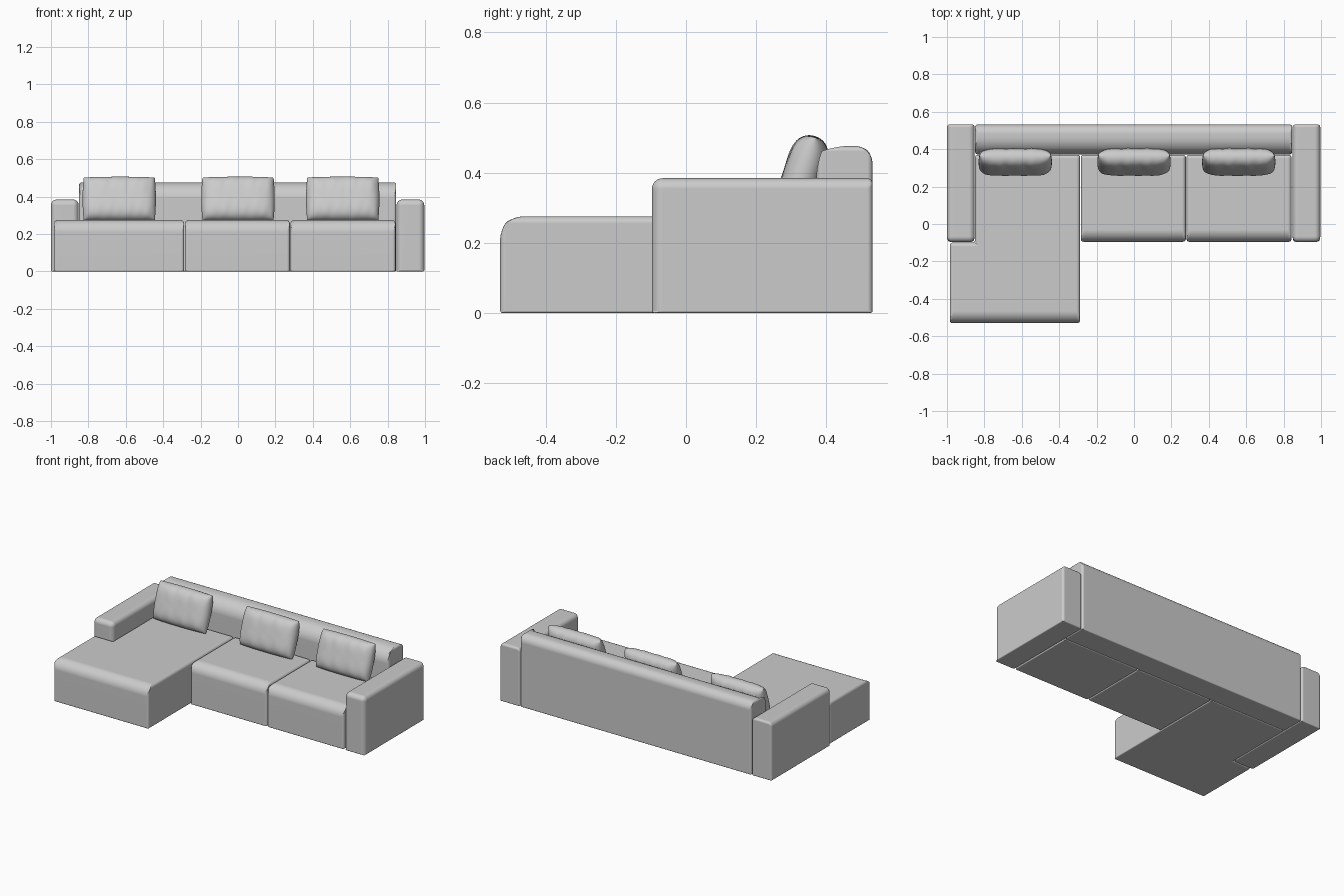
import bpy, bmesh, math
from mathutils import Matrix, Vector

if "Cube" in bpy.data.objects:
    bpy.data.objects.remove(bpy.data.objects["Cube"], do_unlink=True)

fabric = bpy.data.materials.new("grey_fabric")
fabric.use_nodes = True
GREY = (0.6, 0.6, 0.6, 1)
fabric.diffuse_color = GREY
fabric.node_tree.nodes["Principled BSDF"].inputs["Base Color"].default_value = GREY


def add_object(name, bm):
    bmesh.ops.recalc_face_normals(bm, faces=bm.faces)
    mesh = bpy.data.meshes.new(name)
    bm.to_mesh(mesh)
    bm.free()
    mesh.materials.append(fabric)
    mesh.polygons.foreach_set("use_smooth", [True] * len(mesh.polygons))
    obj = bpy.data.objects.new(name, mesh)
    bpy.context.collection.objects.link(obj)
    return obj


def upholstered_block(name, outline, height, radius):
    """Extrude a floor outline and round each edge by radius(middle, direction)."""
    bm = bmesh.new()
    base = bm.faces.new([bm.verts.new((x, y, 0)) for x, y in outline])
    top = bmesh.ops.extrude_face_region(bm, geom=[base])["geom"]
    bmesh.ops.translate(bm, vec=(0, 0, height),
                        verts=[v for v in top if isinstance(v, bmesh.types.BMVert)])
    weight = bm.edges.layers.float.new("bevel_weight_edge")
    for e in bm.edges:
        a, b = e.verts[0].co, e.verts[1].co
        e[weight] = radius((a + b) / 2, (b - a).normalized()) * 10
    obj = add_object(name, bm)
    bevel = obj.modifiers.new("soft_edges", "BEVEL")
    bevel.limit_method = "WEIGHT"
    bevel.width = 0.1
    bevel.segments = 8
    normals = obj.modifiers.new("normals", "WEIGHTED_NORMAL")
    normals.keep_sharp = True
    return obj


def rect(x0, x1, y0, y1):
    return [(x0, y0), (x1, y0), (x1, y1), (x0, y1)]


SEAT_H, ARM_H, BACK_H = 0.275, 0.384, 0.476


def seat_radius(front):
    def rule(mid, direction):
        if mid.z < 0.01:
            return 0.006
        if mid.z > SEAT_H - 0.01:
            return 0.065 if abs(mid.y - front) < 0.01 else 0.02
        return 0.015
    return rule


def arm_radius(mid, direction):
    if mid.z < 0.01:
        return 0.006
    if mid.y > 0.5:
        return 0.015
    return 0.03


def back_radius(mid, direction):
    if mid.z < 0.01:
        return 0.006
    if mid.z > BACK_H - 0.01 and abs(direction.x) > 0.9:
        return 0.09 if mid.y < 0.45 else 0.05
    return 0.015


# Seats: the chaise wraps around the front of the right arm
chaise = [(-0.985, -0.53), (-0.288, -0.53), (-0.288, 0.37),
          (-0.85, 0.37), (-0.85, -0.1), (-0.985, -0.1)]
upholstered_block("chaise_seat", chaise, SEAT_H, seat_radius(-0.53))
for name, x0 in (("middle_seat", -0.284), ("left_seat", 0.281)):
    upholstered_block(name, rect(x0, x0 + 0.561, -0.095, 0.37), SEAT_H, seat_radius(-0.095))

# Arms and backrest
upholstered_block("right_arm", rect(-1, -0.852, -0.097, 0.532), ARM_H, arm_radius)
upholstered_block("left_arm", rect(0.848, 0.996, -0.097, 0.532), ARM_H, arm_radius)
upholstered_block("backrest", rect(-0.85, 0.846, 0.372, 0.532), BACK_H, back_radius)


def pillow(name, x, phase):
    """Two bulged grids joined at the rim, with soft folds near the long edges."""
    bm = bmesh.new()
    for side in (-1, 1):
        grid = bmesh.ops.create_grid(bm, x_segments=56, y_segments=36, size=1)
        for v in grid["verts"]:
            u, w = math.sin(v.co.x * math.pi / 2), math.sin(v.co.y * math.pi / 2)
            bulge = math.sqrt(max(0, (1 - abs(u) ** 6) * (1 - abs(w) ** 4)))
            fold = math.sin(13 * u + phase + 2 * w) + 0.6 * math.sin(23 * u - 3 * w + phase)
            depth = 0.056 * bulge + 0.0022 * fold * bulge * abs(w)
            pull = 1 - 0.03 * u * u * w * w
            v.co = Vector((0.196 * u * pull, side * depth, 0.122 * w * pull))
    bmesh.ops.remove_doubles(bm, verts=bm.verts, dist=0.0001)
    obj = add_object(name, bm)
    obj.matrix_world = Matrix.Translation((x, 0.331, 0.388)) @ Matrix.Rotation(math.radians(-18), 4, "X")


for i, (name, x) in enumerate((("right_pillow", -0.635), ("middle_pillow", 0), ("left_pillow", 0.56))):
    pillow(name, x, i * 1.7)
